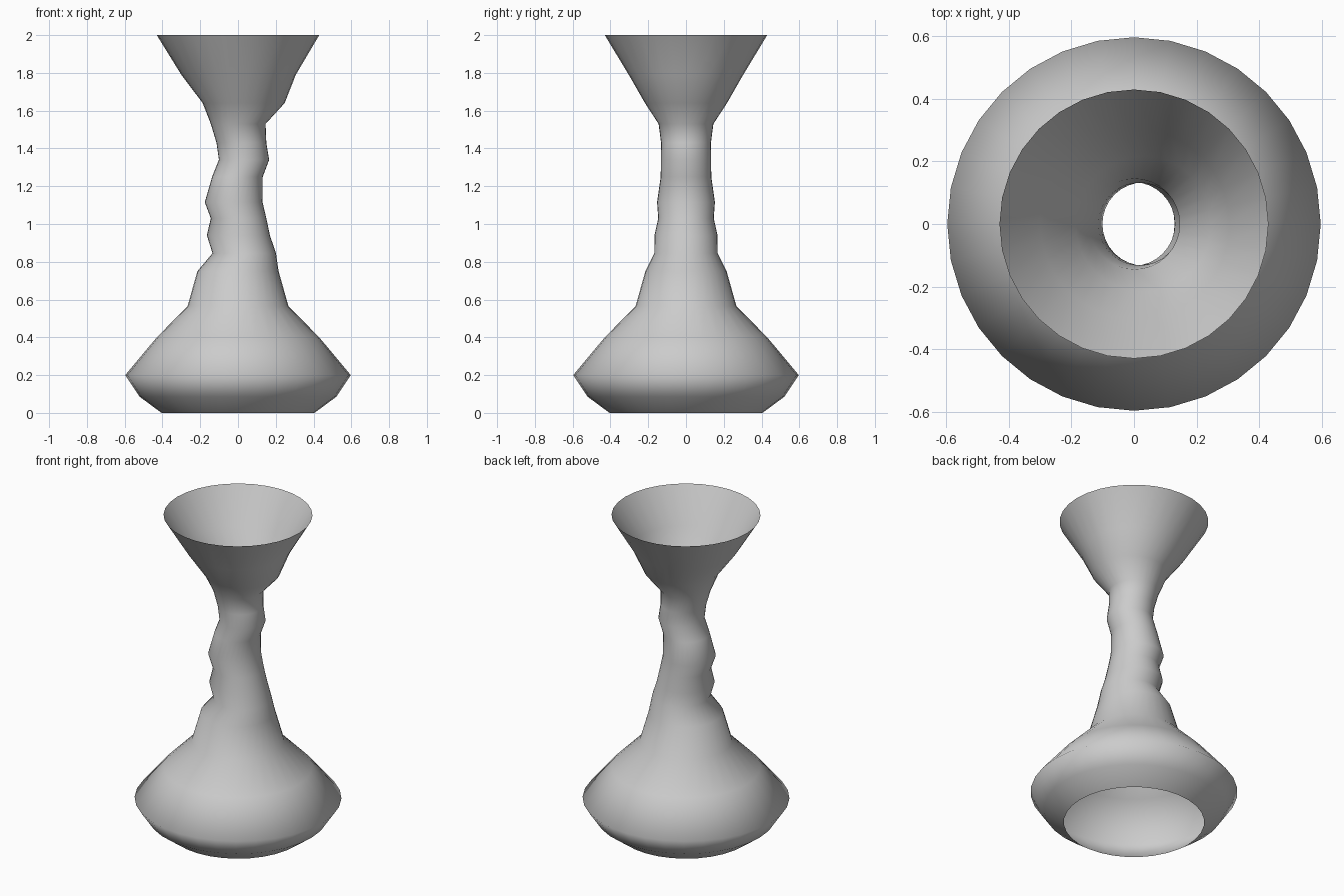
import bpy, bmesh
from math import sin, cos, tau

if "Cube" in bpy.data.objects:
    bpy.data.objects.remove(bpy.data.objects["Cube"])

SIDES = 32

# Ring stack: height, radius, sideways shift in x
RINGS = [
    (0.00, 0.405, 0), (0.085, 0.52, 0), (0.20, 0.597, 0), (0.40, 0.43, 0),
    (0.565, 0.267, 0), (0.75, 0.215, 0), (0.845, 0.168, 0.033),
    (0.94, 0.167, 0.002), (1.03, 0.147, 0.003), (1.115, 0.153, -0.023),
    (1.25, 0.134, -0.003), (1.34, 0.133, 0.032), (1.43, 0.132, 0.018),
    (1.53, 0.145, 0.001), (1.64, 0.217, 0.03), (1.79, 0.303, 0.003),
    (2.00, 0.43, 0),
]

# Open-ended vase wall, lofted ring to ring
bm = bmesh.new()
loops = []
for z, r, dx in RINGS:
    loops.append([bm.verts.new((dx + r * cos(tau * i / SIDES),
                                r * sin(tau * i / SIDES), z))
                  for i in range(SIDES)])
for lower, upper in zip(loops, loops[1:]):
    for i in range(SIDES):
        j = (i + 1) % SIDES
        face = bm.faces.new((lower[i], lower[j], upper[j], upper[i]))
        face.smooth = True

mesh = bpy.data.meshes.new("vase_body")
bm.to_mesh(mesh)
bm.free()
vase = bpy.data.objects.new("vase_body", mesh)
bpy.context.collection.objects.link(vase)
